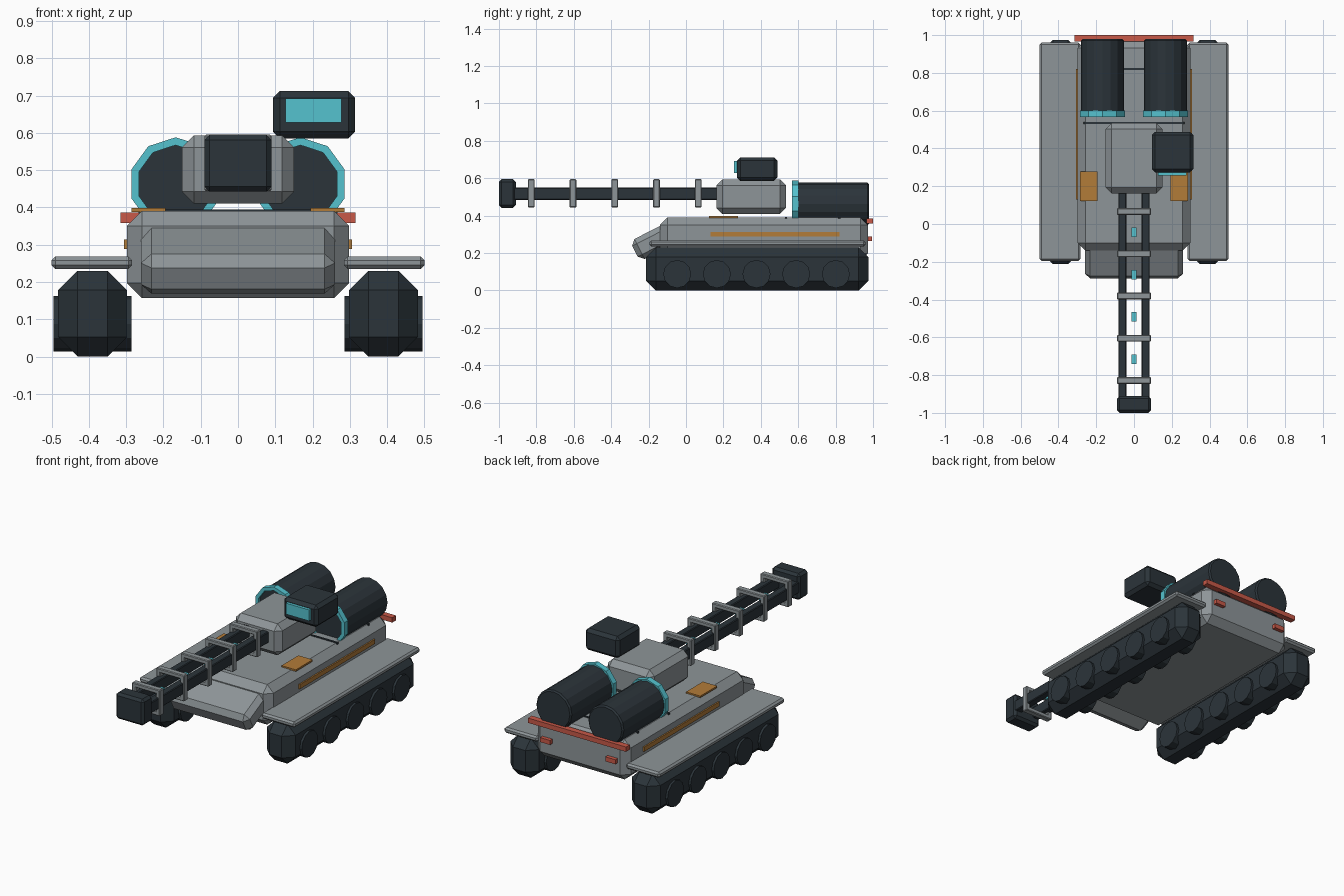
import bpy, bmesh, math
from mathutils import Matrix

cube = bpy.data.objects.get("Cube")
if cube:
    bpy.data.objects.remove(cube, do_unlink=True)


def material(name, rgb):
    m = bpy.data.materials.new(name)
    m.use_nodes = True
    m.diffuse_color = (*rgb, 1)
    m.node_tree.nodes["Principled BSDF"].inputs["Base Color"].default_value = (*rgb, 1)
    return m


GREY = material("armour grey", (0.27, 0.30, 0.315))
DARK = material("dark steel", (0.024, 0.034, 0.042))
CYAN = material("glowing cyan", (0.09, 0.54, 0.62))
ORANGE = material("amber panel", (0.45, 0.20, 0.04))
RED = material("red light", (0.58, 0.10, 0.065))


def finish(name, bm, mat):
    bmesh.ops.recalc_face_normals(bm, faces=bm.faces)
    mesh = bpy.data.meshes.new(name)
    bm.to_mesh(mesh)
    bm.free()
    mesh.materials.append(mat)
    obj = bpy.data.objects.new(name, mesh)
    bpy.context.scene.collection.objects.link(obj)
    return obj


def box(name, mat, x, y, z, bevel=0.0, tilt=0.0):
    """Chamfered box from (min, max) ranges, tilted about x at its centre."""
    bm = bmesh.new()
    size = [r[1] - r[0] for r in (x, y, z)]
    mid = [(r[1] + r[0]) / 2 for r in (x, y, z)]
    bmesh.ops.create_cube(bm, size=1, matrix=Matrix.Diagonal((*size, 1)))
    if bevel:
        bmesh.ops.bevel(bm, geom=bm.edges[:], offset=bevel, segments=1,
                        profile=0.5, affect='EDGES')
    bm.transform(Matrix.Translation(mid) @ Matrix.Rotation(tilt, 4, 'X'))
    return finish(name, bm, mat)


def cylinder(name, mat, axis, centre, radius, length, sides, bevel=0.0):
    bm = bmesh.new()
    bmesh.ops.create_cone(bm, cap_ends=True, segments=sides, radius1=radius,
                          radius2=radius, depth=length)
    if bevel:
        rims = [e for e in bm.edges if abs(e.verts[0].co.z - e.verts[1].co.z) < 1e-5]
        bmesh.ops.bevel(bm, geom=rims, offset=bevel, segments=1, affect='EDGES')
    turn = Matrix.Rotation(math.pi / 2, 4, 'Y' if axis == 'X' else 'X')
    bm.transform(Matrix.Translation(centre) @ turn)
    return finish(name, bm, mat)


def collar(name, mat, centre, inner, outer, width, sides):
    """Faceted ring around the y axis with a corner at the top."""
    bm = bmesh.new()
    loops = []
    for i in range(sides):
        a = math.pi / 2 + i * math.tau / sides
        loops.append([bm.verts.new((centre[0] + r * math.cos(a), centre[1] + s * width / 2,
                                    centre[2] + r * math.sin(a)))
                      for r, s in ((inner, -1), (outer, -1), (outer, 1), (inner, 1))])
    for i in range(sides):
        p, q = loops[i], loops[(i + 1) % sides]
        for j in range(4):
            k = (j + 1) % 4
            bm.faces.new((p[j], p[k], q[k], q[j]))
    return finish(name, bm, mat)


def span(side, a, b):
    return tuple(sorted((side * a, side * b)))


# Hull, sloped nose and deck seams
box("hull", GREY, (-0.298, 0.298), (-0.14, 0.972), (0.157, 0.39), 0.04)
box("nose_plate", GREY, (-0.26, 0.26), (-0.287, -0.037), (0.206, 0.326), 0.028,
    math.radians(27))
for i, y in enumerate((0.535, 0.82)):
    box(f"deck_seam_{i + 1}", DARK, (-0.267, 0.267), (y - 0.006, y + 0.006), (0.384, 0.394))

# Running gear and side fittings
for side, label in ((1, "left"), (-1, "right")):
    box(f"{label}_track", DARK, span(side, 0.298, 0.482), (-0.213, 0.975), (0.0, 0.23), 0.052)
    for i in range(5):
        cylinder(f"{label}_wheel_{i + 1}", DARK, 'X',
                 (side * 0.39, -0.047 + 0.212 * i, 0.088), 0.075, 0.21, 12)
    box(f"{label}_fender", GREY, span(side, 0.284, 0.5), (-0.195, 0.96), (0.235, 0.268), 0.01)
    box(f"{label}_side_strip", ORANGE, span(side, 0.29, 0.306), (0.13, 0.82), (0.288, 0.314))
    box(f"{label}_deck_panel", ORANGE, span(side, 0.194, 0.286), (0.122, 0.277), (0.388, 0.398))
    box(f"{label}_tail_light", RED, span(side, 0.178, 0.242), (0.965, 0.994), (0.264, 0.29))

    # Rear canister with its front collar
    cylinder(f"{label}_canister", DARK, 'Y', (side * 0.167, 0.781, 0.463), 0.114, 0.395, 16, 0.008)
    collar(f"{label}_canister_collar", CYAN, (side * 0.167, 0.584, 0.463), 0.104, 0.125, 0.034, 10)

    # Gun rail
    box(f"{label}_gun_rail", DARK, span(side, 0.04, 0.083), (-0.93, 0.2), (0.485, 0.55), 0.004)

box("tail_light_bar", RED, (-0.315, 0.315), (0.965, 1.0), (0.358, 0.386))

# Turret
box("turret", GREY, (-0.15, 0.15), (0.162, 0.535), (0.41, 0.593), 0.032)

# Muzzle block, square frames and charge cells along the gun
box("muzzle_block", DARK, (-0.09, 0.09), (-1.0, -0.91), (0.442, 0.595), 0.014)
for i in range(5):
    y = -0.828 + 0.2235 * i
    ys = (y - 0.018, y + 0.018)
    for part, z in (("top", (0.57, 0.595)), ("bottom", (0.444, 0.469))):
        box(f"gun_frame_{part}_{i + 1}", GREY, (-0.09, 0.09), ys, z, 0.004)
    for label, x in (("left", (0.064, 0.09)), ("right", (-0.09, -0.064))):
        box(f"gun_frame_{label}_{i + 1}", GREY, x, ys, (0.448, 0.591), 0.004)
    if i < 4:
        box(f"charge_cell_{i + 1}", CYAN, (-0.013, 0.013), (y + 0.088, y + 0.138), (0.505, 0.531))

# Sensor pod with its screen
box("sensor_pod", DARK, (0.094, 0.314), (0.273, 0.488), (0.585, 0.712), 0.018)
box("sensor_screen", CYAN, (0.128, 0.278), (0.256, 0.28), (0.628, 0.692))
